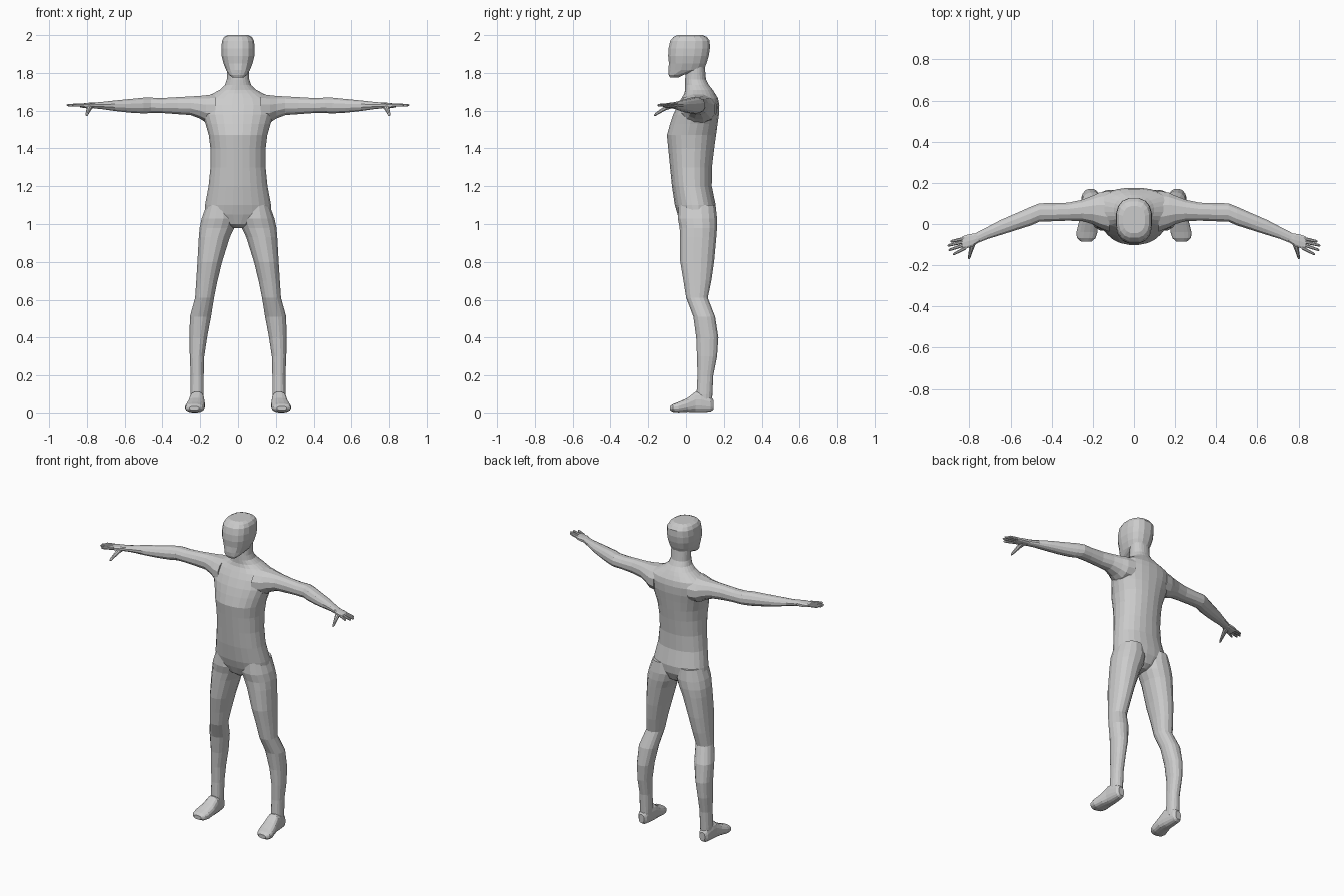
import bpy, bmesh
from math import sin, cos, pi


def spow(v, e):
    return (abs(v) ** e) * (1 if v >= 0 else -1)


def loft(name, axis, rows, sides=16, power=2.2, mirror=True):
    """Skin rounded sections. Row: position on axis, then min/max on the two other axes."""
    bm = bmesh.new()
    rings = []
    for pos, a0, a1, b0, b1 in rows:
        ring = []
        for i in range(sides):
            t = 2 * pi * (i + 0.5) / sides
            co = [(a0 + a1) / 2 + (a1 - a0) / 2 * spow(cos(t), 2 / power),
                  (b0 + b1) / 2 + (b1 - b0) / 2 * spow(sin(t), 2 / power)]
            co.insert(axis, pos)
            ring.append(bm.verts.new(co))
        rings.append(ring)
    for r, s in zip(rings, rings[1:]):
        for i in range(sides):
            j = (i + 1) % sides
            bm.faces.new((r[i], r[j], s[j], s[i]))
    bm.faces.new(rings[0])
    bm.faces.new(rings[-1])
    bmesh.ops.recalc_face_normals(bm, faces=bm.faces)
    me = bpy.data.meshes.new(name)
    bm.to_mesh(me)
    bm.free()
    ob = bpy.data.objects.new(name, me)
    bpy.context.collection.objects.link(ob)
    if mirror:
        ob.modifiers.new("mirror", 'MIRROR').use_mirror_merge = False
    return ob


def sym(rows):
    """Centred rows: z, half width, y min, y max."""
    return [(z, -w, w, y0, y1) for z, w, y0, y1 in rows]


# head with jaw
loft("head", 2, sym([
    (1.775, .03, -.085, -.04), (1.79, .048, -.092, -.01), (1.815, .064, -.095, .095),
    (1.85, .078, -.092, .11), (1.89, .088, -.096, .122), (1.93, .09, -.094, .128),
    (1.97, .086, -.085, .127), (1.99, .075, -.068, .112), (2.0, .055, -.045, .088)]),
    power=2.5, mirror=False)

# torso from pelvis up into the neck
loft("torso", 2, sym([
    (.98, .03, .0, .1), (1.0, .09, -.025, .13), (1.05, .178, -.045, .153),
    (1.1, .176, -.06, .158), (1.2, .157, -.075, .137), (1.3, .147, -.085, .138),
    (1.4, .147, -.095, .15), (1.47, .156, -.102, .16), (1.53, .173, -.085, .168),
    (1.58, .19, -.068, .175), (1.63, .196, -.045, .177), (1.665, .18, -.025, .17),
    (1.69, .135, -.01, .155), (1.71, .098, -.005, .142), (1.735, .07, -.005, .122),
    (1.765, .06, -.005, .106), (1.83, .06, 0, .1)]),
    sides=24, mirror=False)

# legs
loft("leg", 2, [
    (1.1, .02, .168, -.04, .158), (1.03, .003, .194, -.045, .166), (.98, .018, .205, -.035, .166),
    (.93, .042, .209, -.034, .162), (.8, .083, .216, -.032, .15), (.7, .108, .222, -.015, .135),
    (.61, .126, .228, .0, .116), (.51, .142, .256, .038, .155), (.4, .163, .257, .053, .172),
    (.3, .178, .256, .057, .165), (.2, .181, .251, .06, .145), (.1, .181, .252, .055, .14),
    (.05, .183, .25, .05, .138)])

# feet
loft("foot", 1, [
    (.146, .2, .238, .015, .07), (.13, .188, .25, .004, .09), (.08, .181, .256, 0, .115),
    (.05, .178, .258, 0, .115), (.01, .175, .268, .003, .083), (-.04, .177, .281, 0, .06),
    (-.068, .186, .278, .003, .05), (-.085, .205, .258, .012, .037)], power=2.6)

# arms, bent forward at the elbow
loft("arm", 0, [
    (.12, -.04, .165, 1.53, 1.69), (.17, -.02, .155, 1.535, 1.684), (.2, -.003, .14, 1.555, 1.68),
    (.25, .012, .12, 1.575, 1.677), (.32, .015, .105, 1.58, 1.673), (.4, .012, .103, 1.586, 1.668),
    (.46, .01, .102, 1.586, 1.67), (.5, -.008, .086, 1.584, 1.67), (.57, -.03, .055, 1.588, 1.663),
    (.65, -.055, .02, 1.597, 1.655), (.71, -.073, -.012, 1.606, 1.648),
    (.765, -.095, -.04, 1.612, 1.643)], sides=12)

# palm
loft("palm", 0, [
    (.75, -.086, -.042, 1.614, 1.643), (.78, -.108, -.045, 1.612, 1.643),
    (.81, -.118, -.05, 1.613, 1.64), (.836, -.124, -.06, 1.618, 1.637)], sides=10, power=2.8)

# fingers: base y, tip x, tip y
for base, tx, ty in [(-.068, .893, -.085), (-.083, .907, -.105),
                     (-.098, .902, -.127), (-.114, .88, -.148)]:
    rows = []
    for f, r in [(0, .009), (.55, .0085), (.9, .007), (1, .003)]:
        y = base + (ty - base) * f
        rows.append((.815 + (tx - .815) * f, y - r, y + r, 1.629 - r, 1.629 + r))
    loft("finger", 0, rows, sides=8)

# thumb, pointing forward and down
loft("thumb", 1, [
    (-.075, .762, .8, 1.612, 1.638), (-.11, .774, .802, 1.6, 1.626),
    (-.14, .786, .805, 1.583, 1.605), (-.16, .793, .808, 1.572, 1.59),
    (-.17, .799, .806, 1.571, 1.579)], sides=8)
